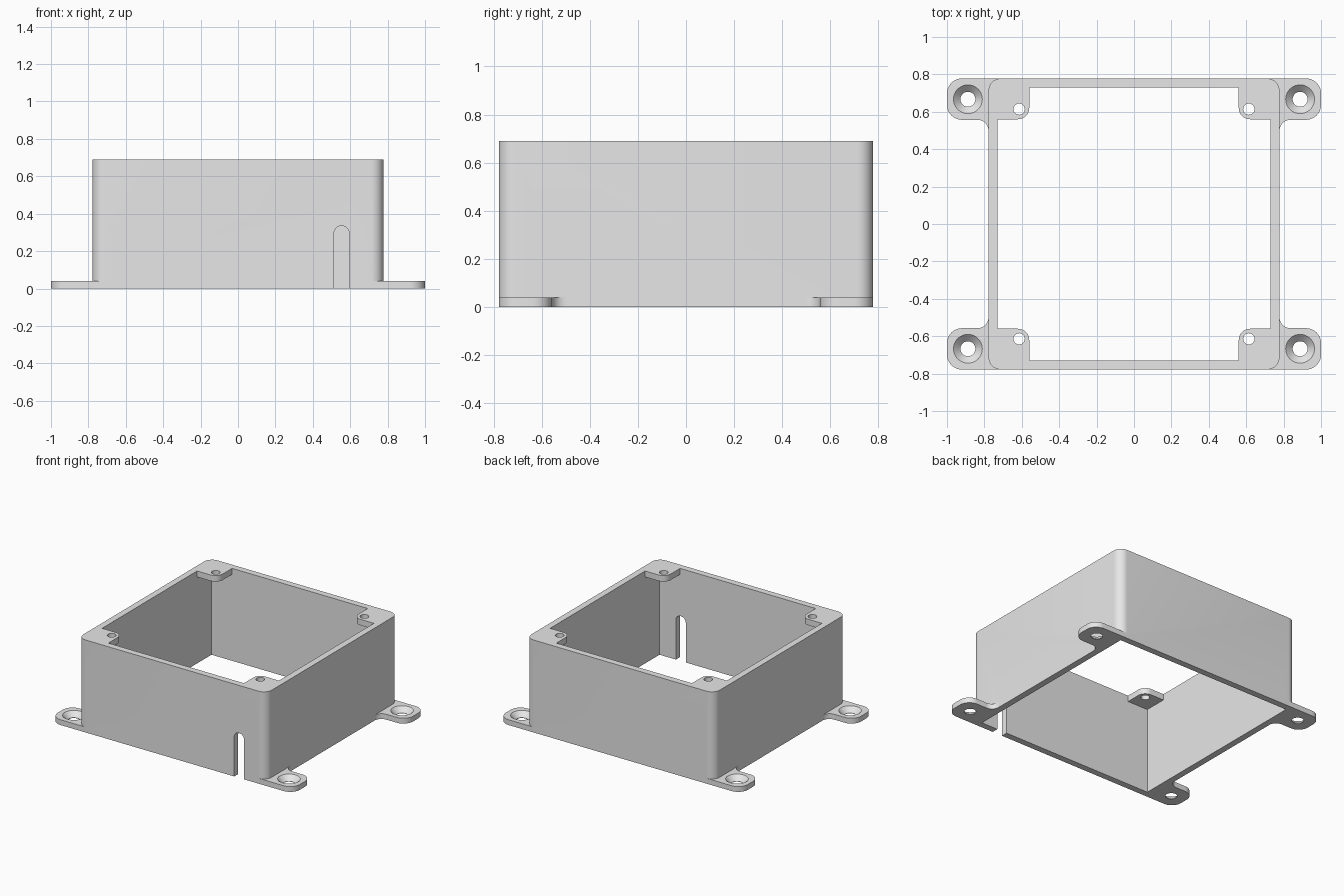
import bpy, bmesh, math
from mathutils import Vector

if "Cube" in bpy.data.objects:
    bpy.data.objects.remove(bpy.data.objects["Cube"])

W, WALL, H = 0.778, 0.73, 0.69      # outer half width, inner half width, height
T = 0.04                            # mounting lug thickness
TAB_Z = 0.645                       # underside of the lid screw tabs
CORNERS = [(sx, sy) for sx in (-1, 1) for sy in (-1, 1)]

plastic = bpy.data.materials.new("grey plastic")
plastic.diffuse_color = (0.8, 0.8, 0.8, 1)
plastic.use_nodes = True
plastic.node_tree.nodes["Principled BSDF"].inputs["Base Color"].default_value = plastic.diffuse_color


def rounded(corners, steps=10):
    """Outline from (x, y, radius) right-angled corners, each rounded."""
    out = []
    n = len(corners)
    for i, (x, y, r) in enumerate(corners):
        p = Vector((x, y))
        if r == 0:
            out.append(p)
            continue
        a = (Vector(corners[i - 1][:2]) - p).normalized()
        b = (Vector(corners[(i + 1) % n][:2]) - p).normalized()
        for k in range(steps + 1):
            t = math.pi / 2 * k / steps
            out.append(p + a * r * (1 - math.sin(t)) + b * r * (1 - math.cos(t)))
    return out


def finish(name, bm):
    bmesh.ops.recalc_face_normals(bm, faces=bm.faces)
    mesh = bpy.data.meshes.new(name)
    bm.to_mesh(mesh)
    bm.free()
    mesh.materials.append(plastic)
    ob = bpy.data.objects.new(name, mesh)
    bpy.context.collection.objects.link(ob)
    return ob


def prism(name, outline, z0, z1):
    bm = bmesh.new()
    face = bm.faces.new([bm.verts.new((x, y, z0)) for x, y in outline])
    ext = bmesh.ops.extrude_face_region(bm, geom=[face])
    verts = [v for v in ext["geom"] if isinstance(v, bmesh.types.BMVert)]
    bmesh.ops.translate(bm, vec=(0, 0, z1 - z0), verts=verts)
    return finish(name, bm)


def cone(name, x, y, z0, z1, r0, r1):
    bm = bmesh.new()
    bmesh.ops.create_cone(bm, cap_ends=True, segments=40, radius1=r0, radius2=r1, depth=z1 - z0)
    bmesh.ops.translate(bm, vec=(x, y, (z0 + z1) / 2), verts=bm.verts)
    return finish(name, bm)


def combine(target, other, operation):
    mod = target.modifiers.new(operation, "BOOLEAN")
    mod.operation, mod.object, mod.solver = operation, other, "EXACT"
    bpy.context.view_layer.objects.active = target
    bpy.ops.object.modifier_apply(modifier=mod.name)
    bpy.data.objects.remove(other)


def square(s, r=0):
    return rounded([(-s, -s, r), (s, -s, r), (s, s, r), (-s, s, r)])


# Outer shell
box = prism("enclosure", square(W, 0.065), 0, H)

# Mounting lugs, blended into the side walls
lug = rounded([(0.68, W, 0), (1, W, 0.08), (1, 0.557, 0.08),
               (W, 0.557, 0.058), (W, 0.49, 0), (0.68, 0.49, 0)])
for sx, sy in CORNERS:
    combine(box, prism("lug", [(x * sx, y * sy) for x, y in lug], 0, T), "UNION")

# Open interior, leaving a screw tab in each top corner
combine(box, prism("cavity", square(WALL), -0.1, TAB_Z), "DIFFERENCE")
c, r = 0.56, 0.06
opening = rounded([
    (WALL, -c, 0), (WALL, c, 0), (c, c, r), (c, WALL, 0),
    (-c, WALL, 0), (-c, c, r), (-WALL, c, 0), (-WALL, -c, 0),
    (-c, -c, r), (-c, -WALL, 0), (c, -WALL, 0), (c, -c, r)])
combine(box, prism("top_opening", opening, TAB_Z - 0.1, H + 0.1), "DIFFERENCE")

# Lid screw holes and countersunk mounting holes
for sx, sy in CORNERS:
    x, y = 0.888 * sx, 0.667 * sy
    combine(box, cone("screw_hole", 0.614 * sx, 0.614 * sy, 0.6, 0.8, 0.03, 0.03), "DIFFERENCE")
    combine(box, cone("mount_hole", x, y, -0.1, 0.1, 0.04, 0.04), "DIFFERENCE")
    combine(box, cone("countersink", x, y, 0.003, T + 0.001, 0.04, 0.078), "DIFFERENCE")

# Round-topped cable slot in the front wall
slot = prism("cable_slot", rounded([(0.513, -0.1, 0), (0.595, -0.1, 0),
                                    (0.595, 0.335, 0.041), (0.513, 0.335, 0.041)]), 0.7, 0.85)
slot.rotation_euler.x = math.pi / 2
bpy.context.view_layer.update()
combine(box, slot, "DIFFERENCE")

# Smooth the rounded faces, keep the edges crisp
bpy.context.view_layer.objects.active = box
box.select_set(True)
bpy.ops.object.shade_smooth_by_angle(angle=math.radians(30))
